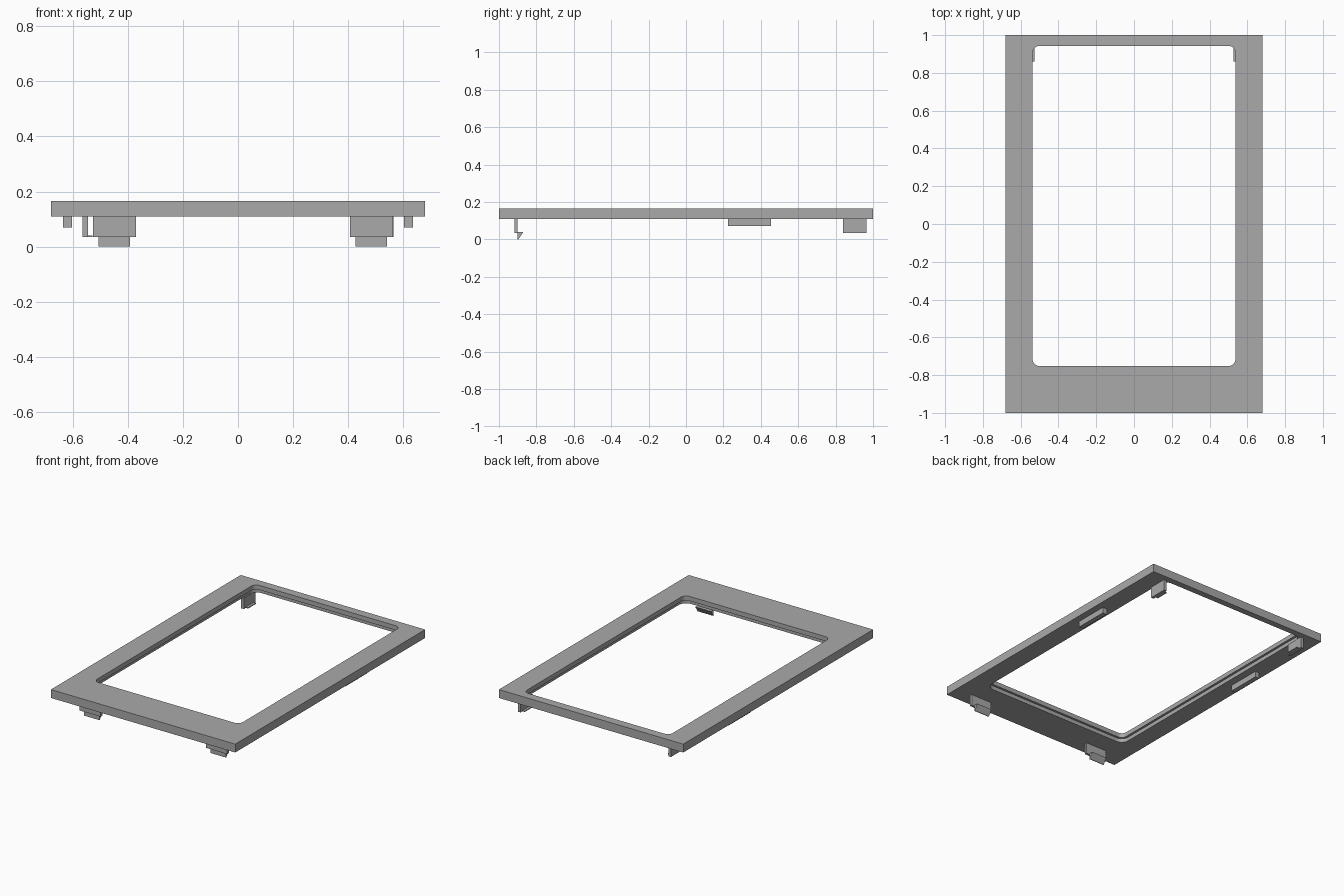
import bpy, bmesh
from math import sin, cos, pi

if "Cube" in bpy.data.objects:
    bpy.data.objects.remove(bpy.data.objects["Cube"], do_unlink=True)

grey = bpy.data.materials.new("mid grey plastic")
grey.use_nodes = True
grey.diffuse_color = (0.4, 0.4, 0.4, 1)
grey.node_tree.nodes["Principled BSDF"].inputs["Base Color"].default_value = (0.4, 0.4, 0.4, 1)

HALF_X, HALF_Y = 0.68, 1.0
TOP, STEP, UNDER = 0.165, 0.135, 0.109
CLIP_BASE = 0.035


def finish(bm, name):
    bmesh.ops.recalc_face_normals(bm, faces=bm.faces)
    mesh = bpy.data.meshes.new(name)
    bm.to_mesh(mesh)
    bm.free()
    mesh.materials.append(grey)
    obj = bpy.data.objects.new(name, mesh)
    bpy.context.collection.objects.link(obj)
    return obj


def rounded_rect(x, y0, y1, r, steps=8):
    """Outline running anticlockwise, with arcs at the corners."""
    centres = [(x - r, y1 - r), (r - x, y1 - r), (r - x, y0 + r), (x - r, y0 + r)]
    return [(cx + r * cos(a), cy + r * sin(a))
            for q, (cx, cy) in enumerate(centres)
            for a in [(q + i / steps) * pi / 2 for i in range(steps + 1)]]


def add_loop(bm, outline, z):
    verts = [bm.verts.new((x, y, z)) for x, y in outline]
    return verts, [bm.edges.new((a, b)) for a, b in zip(verts, verts[1:] + verts[:1])]


def wall(bm, lower, upper):
    n = len(lower)
    for i in range(n):
        j = (i + 1) % n
        bm.faces.new((lower[i], lower[j], upper[j], upper[i]))


def box(name, x, y, z):
    bm = bmesh.new()
    bmesh.ops.create_cube(bm, size=1)
    for v in bm.verts:
        v.co = [lo + (c + 0.5) * (hi - lo) for c, (lo, hi) in zip(v.co, (x, y, z))]
    return finish(bm, name)


def prism(name, profile, x0, x1):
    """Extrude a (y, z) profile along x."""
    bm = bmesh.new()
    a, b = [[bm.verts.new((x, y, z)) for y, z in profile] for x in (x0, x1)]
    bm.faces.new(a)
    bm.faces.new(b)
    wall(bm, a, b)
    return finish(bm, name)


# Bezel frame: the opening is slightly wider below, leaving a shallow ledge
bm = bmesh.new()
rim = [(HALF_X, HALF_Y), (-HALF_X, HALF_Y), (-HALF_X, -HALF_Y), (HALF_X, -HALF_Y)]
narrow = rounded_rect(0.537, -0.752, 0.943, 0.037)
wide = rounded_rect(0.552, -0.767, 0.958, 0.052)
rim_top, rim_top_e = add_loop(bm, rim, TOP)
rim_low, rim_low_e = add_loop(bm, rim, UNDER)
hole_top, hole_top_e = add_loop(bm, narrow, TOP)
ledge_in, _ = add_loop(bm, narrow, STEP)
ledge_out, _ = add_loop(bm, wide, STEP)
hole_low, hole_low_e = add_loop(bm, wide, UNDER)
wall(bm, rim_low, rim_top)
wall(bm, ledge_in, hole_top)
wall(bm, ledge_out, ledge_in)
wall(bm, hole_low, ledge_out)
for edges in (rim_top_e + hole_top_e, rim_low_e + hole_low_e):
    bmesh.ops.triangle_fill(bm, edges=edges, use_beauty=True)
finish(bm, "bezel_frame")

# Front clips: upright tab with a wedge-shaped barb pointing backwards
for side, cx in (("right", -0.449), ("left", 0.484)):
    box(f"front_clip_tab_{side}", (cx - 0.078, cx + 0.078), (-0.917, -0.9), (CLIP_BASE, UNDER))
    prism(f"front_clip_barb_{side}",
          [(-0.9, 0.039), (-0.87, 0.039), (-0.896, 0.0), (-0.9, 0.0)], cx - 0.057, cx + 0.057)

# Back clips and side ribs, one of each per side
for side, s in (("right", -1), ("left", 1)):
    def span(a, b):
        return sorted((s * a, s * b))
    box(f"back_clip_tab_{side}", span(0.545, 0.565), (0.84, 0.965), (CLIP_BASE, UNDER))
    box(f"back_clip_lip_{side}", span(0.528, 0.545), (0.86, 0.945), (CLIP_BASE, 0.041))
    box(f"side_rib_{side}", span(0.603, 0.635), (0.225, 0.455), (0.07, UNDER))
